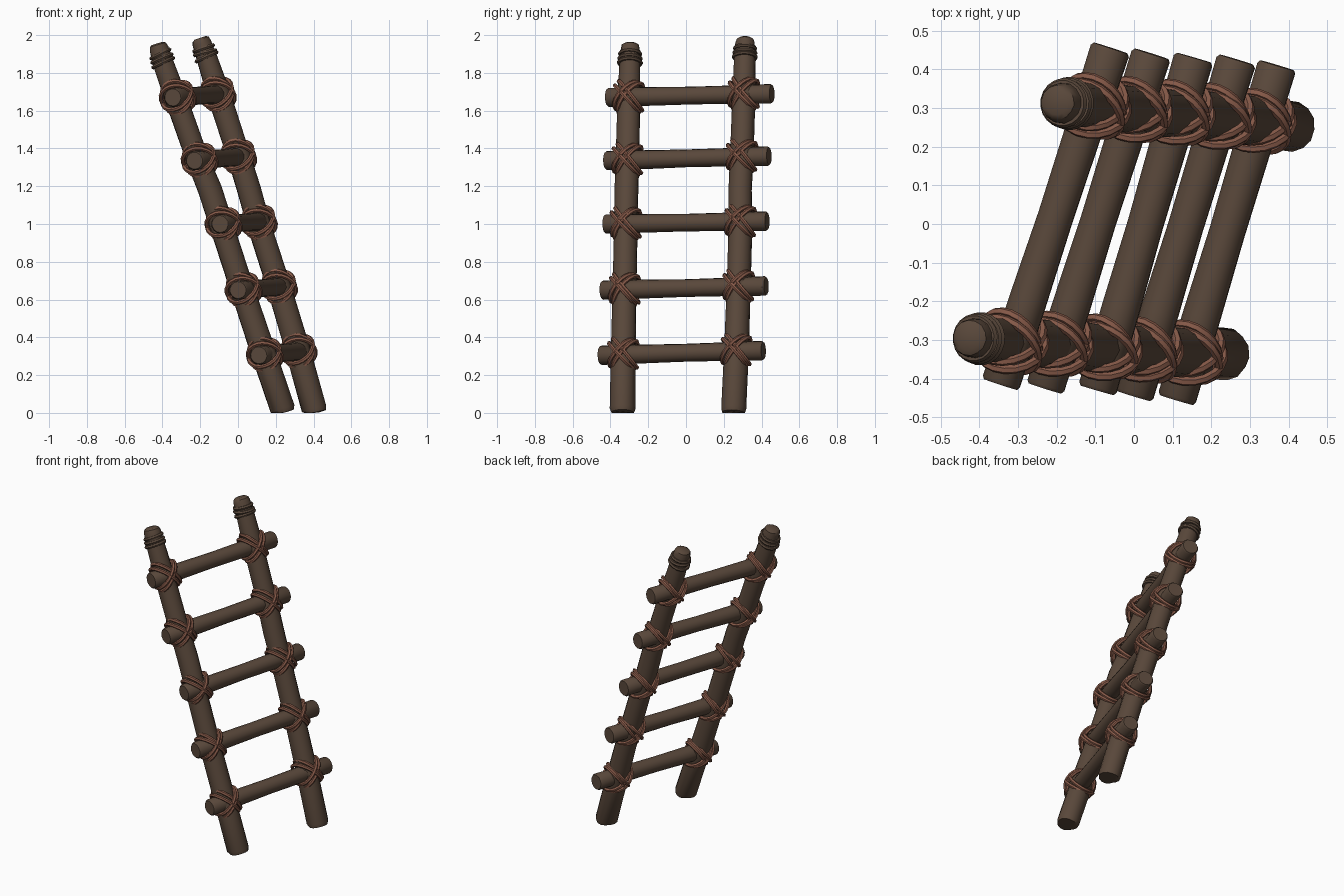
import bpy, bmesh, math, random
from mathutils import Vector as V

if "Cube" in bpy.data.objects:
    bpy.data.objects.remove(bpy.data.objects["Cube"])

random.seed(4)


def material(name, rgb):
    m = bpy.data.materials.new(name)
    m.diffuse_color = (*rgb, 1)
    m.use_nodes = True
    m.node_tree.nodes["Principled BSDF"].inputs["Base Color"].default_value = m.diffuse_color
    return m


WOOD = material("dark wood", (0.100, 0.064, 0.043))
ROPE = material("reddish rope", (0.250, 0.105, 0.068))


def tube(bm, pts, radii, sides, closed=False, jitter=0.0, floor=False):
    """Sweep a round section along a path; close it or cap both ends."""
    n, rings = len(pts), []
    ref = None
    for i, p in enumerate(pts):
        if closed:
            t = (pts[(i + 1) % n] - pts[i - 1]).normalized()
            ref = (p - sum(pts, V()) / n).normalized()
        else:
            t = (pts[min(i + 1, n - 1)] - pts[max(i - 1, 0)]).normalized()
            ref = ref or t.orthogonal()
        a = (ref - t * ref.dot(t)).normalized()
        b = t.cross(a)
        ring = []
        for k in range(sides):
            w = 2 * math.pi * k / sides
            r = radii[i] * (1 + random.uniform(-jitter, jitter))
            co = p + (a * math.cos(w) + b * math.sin(w)) * r
            if floor:
                co.z = max(co.z, 0.0)
            ring.append(bm.verts.new(co))
        rings.append(ring)
    for i in range(n if closed else n - 1):
        r0, r1 = rings[i], rings[(i + 1) % n]
        for k in range(sides):
            j = (k + 1) % sides
            bm.faces.new((r0[k], r0[j], r1[j], r1[k]))
    if not closed:
        bm.faces.new(rings[0][::-1])
        bm.faces.new(rings[-1])


def finish(bm, name, mat):
    bmesh.ops.recalc_face_normals(bm, faces=bm.faces[:])
    me = bpy.data.meshes.new(name)
    bm.to_mesh(me)
    bm.free()
    me.materials.append(mat)
    ob = bpy.data.objects.new(name, me)
    bpy.context.collection.objects.link(ob)
    bpy.context.view_layer.objects.active = ob
    ob.select_set(True)
    bpy.ops.object.shade_smooth_by_angle(angle=math.radians(40))
    ob.select_set(False)


def loop(c, u, v, a, b, count=20):
    return [c + u * a * math.cos(2 * math.pi * i / count)
            + v * b * math.sin(2 * math.pi * i / count) for i in range(count)]


# Leaning side rails: slightly crooked axes from the ground to the top
RAILS = {
    "front_rail": [V(p) for p in ((0.242, -0.336, 0), (0.138, -0.332, 0.31), (0.022, -0.325, 0.65),
                                  (-0.09, -0.319, 1.0), (-0.148, -0.314, 1.18), (-0.213, -0.309, 1.34),
                                  (-0.33, -0.303, 1.67), (-0.395, -0.297, 1.85), (-0.428, -0.294, 1.955))],
    "back_rail": [V(p) for p in ((0.41, 0.251, 0), (0.316, 0.266, 0.33), (0.215, 0.278, 0.67),
                                 (0.108, 0.289, 1.01), (0.058, 0.287, 1.18), (0.005, 0.296, 1.36),
                                 (-0.103, 0.306, 1.69), (-0.162, 0.311, 1.87), (-0.2, 0.314, 1.985))],
}
for name, axis in RAILS.items():
    bm = bmesh.new()
    t = (axis[-1] - axis[-2]).normalized()
    path = [axis[0], axis[0].lerp(axis[1], 0.07)] + axis[1:-1] + [axis[-1] - t * 0.03, axis[-1] - t * 0.008, axis[-1]]
    radii = [0.060, 0.067, 0.066, 0.064, 0.063, 0.063, 0.062, 0.061, 0.056, 0.051, 0.045, 0.032]
    tube(bm, path, radii, 14, jitter=0.03, floor=True)
    finish(bm, name, WOOD)

    # Wooden-coloured binding coils below the rail top
    bm = bmesh.new()
    u = t.orthogonal().normalized()
    v = t.cross(u)
    for s, r in ((0.058, 0.053), (0.083, 0.056), (0.106, 0.058)):
        tilt = t * random.uniform(-0.12, 0.12)
        tube(bm, loop(axis[-1] - t * s, u + tilt, v - tilt, r, r), [0.011] * 20, 6, closed=True)
    finish(bm, name + "_top_binding", WOOD)

# Rungs running through both rails, poking out each side
RUNGS = [((0.11, -0.455, 0.305), (0.37, 0.41, 0.33)),
         ((0.0, -0.445, 0.65), (0.265, 0.425, 0.672)),
         ((-0.095, -0.43, 1.0), (0.155, 0.43, 1.015)),
         ((-0.23, -0.425, 1.335), (0.045, 0.44, 1.36)),
         ((-0.345, -0.415, 1.67), (-0.06, 0.455, 1.69))]
for i, (p, q) in enumerate(RUNGS, 1):
    p, q = V(p), V(q)
    d = (q - p).normalized()
    bm = bmesh.new()
    path = [p, p + d * 0.008] + [p.lerp(q, f) for f in (0.25, 0.5, 0.75)] + [q - d * 0.008, q]
    tube(bm, path, [0.045, 0.051, 0.050, 0.047, 0.049, 0.052, 0.046], 14, jitter=0.015)
    finish(bm, f"rung_{i}", WOOD)

    # Crossed rope lashings at each joint
    for name, axis in RAILS.items():
        rail = (axis[-1] - axis[0]).normalized()
        y = min(axis, key=lambda a: abs(a.z - p.z))
        c = p.lerp(q, (y.y - p.y) / (q.y - p.y)).lerp(y, 0.5)
        nrm = d.cross(rail).normalized()
        bm = bmesh.new()
        for side in (-1, 1):
            for off, steep in ((-0.012, 0.078), (0.012, 0.07)):
                v = rail * steep + d * side * 0.064
                w = nrm.cross(v).normalized()
                tube(bm, loop(c + w * off, nrm + w * random.uniform(-0.1, 0.1), v,
                              0.083 + off * 0.4, 1.0), [0.0115] * 20, 6, closed=True)
        finish(bm, f"{name}_lashing_{i}", ROPE)
